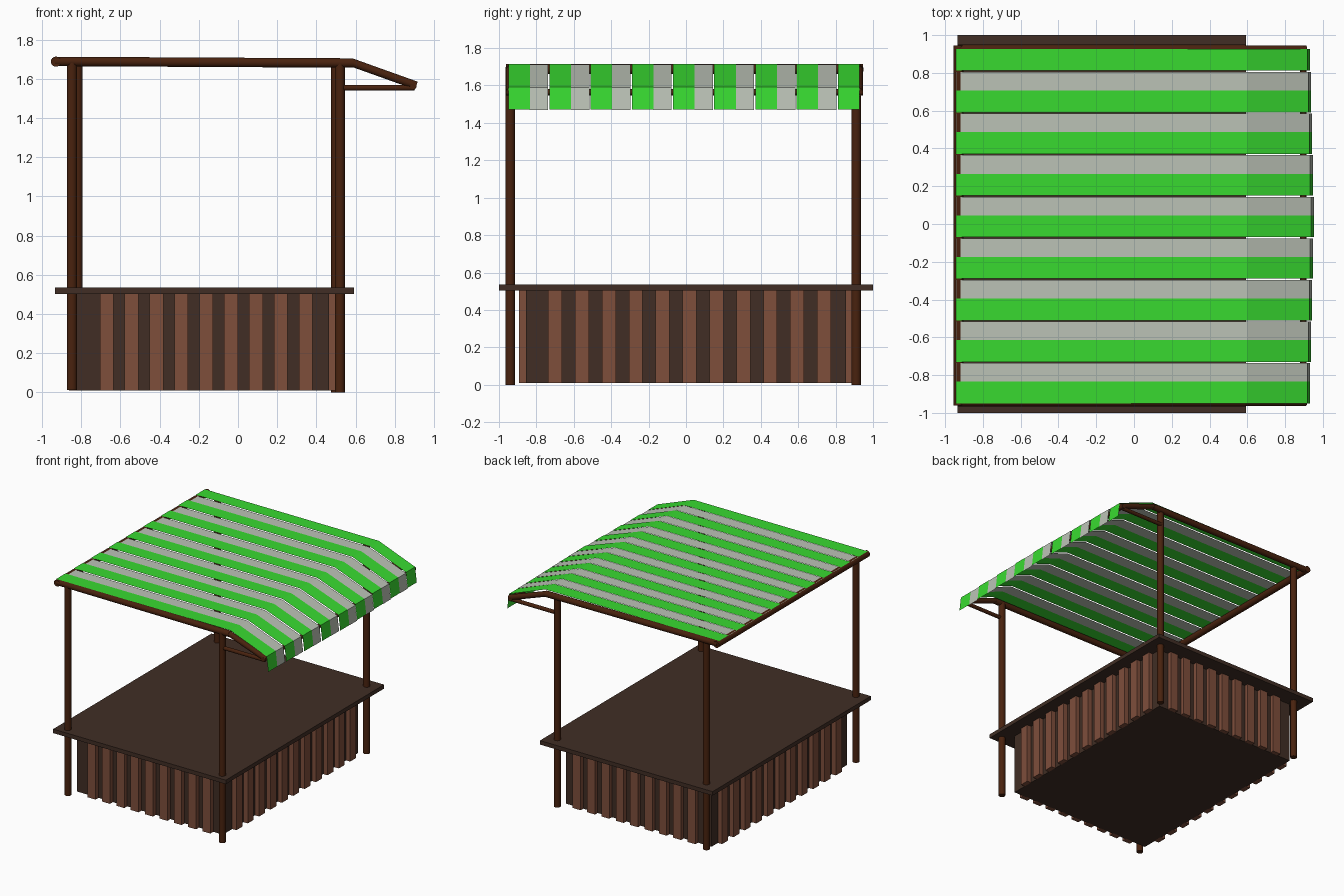
import bpy, bmesh, math
from mathutils import Vector

if "Cube" in bpy.data.objects:
    bpy.data.objects.remove(bpy.data.objects["Cube"])


def mat(name, r, g, b):
    m = bpy.data.materials.new(name)
    m.diffuse_color = (r, g, b, 1)
    m.use_nodes = True
    m.node_tree.nodes["Principled BSDF"].inputs["Base Color"].default_value = m.diffuse_color
    return m


GREEN = mat("awning green", 0.04, 0.70, 0.03)
GREY = mat("awning grey", 0.50, 0.54, 0.47)
DARK = mat("dark wood", 0.052, 0.027, 0.018)
PLANK = mat("plank wood", 0.21, 0.077, 0.044)
POLE = mat("pole wood", 0.066, 0.016, 0.0045)


def finish(name, bm, material, smooth=False):
    me = bpy.data.meshes.new(name)
    bm.to_mesh(me)
    bm.free()
    me.materials.append(material)
    ob = bpy.data.objects.new(name, me)
    bpy.context.collection.objects.link(ob)
    if smooth:
        bpy.context.view_layer.objects.active = ob
        ob.select_set(True)
        bpy.ops.object.shade_smooth_by_angle(angle=math.radians(40))
        ob.select_set(False)
    return ob


def add_box(bm, x0, x1, y0, y1, z0, z1):
    vs = bmesh.ops.create_cube(bm, size=1)["verts"]
    for v in vs:
        v.co = Vector(((x0 + x1) / 2 + v.co.x * (x1 - x0),
                       (y0 + y1) / 2 + v.co.y * (y1 - y0),
                       (z0 + z1) / 2 + v.co.z * (z1 - z0)))


def box(name, material, *dims):
    bm = bmesh.new()
    add_box(bm, *dims)
    return finish(name, bm, material)


def pole(name, a, b, r):
    a, b = Vector(a), Vector(b)
    d = b - a
    bm = bmesh.new()
    vs = bmesh.ops.create_cone(bm, cap_ends=True, segments=16, radius1=r,
                               radius2=r, depth=d.length)["verts"]
    q = d.to_track_quat('Z', 'Y')
    for v in vs:
        v.co = q @ v.co + (a + b) / 2
    return finish(name, bm, POLE, True)


# counter top and solid base
box("counter_top", DARK, -0.935, 0.592, -1, 1, 0.503, 0.535)
box("counter_base", DARK, -0.825, 0.465, -0.855, 0.855, 0.01, 0.504)

# raised planks on the long and short sides
bm = bmesh.new()
for i in range(9):
    x = -0.67 + i * 0.1269
    for y0, y1 in ((-0.892, -0.85), (0.85, 0.888)):
        add_box(bm, x - 0.035, x + 0.035, y0, y1, 0.01, 0.503)
for i in range(11):
    y = -0.70 + i * 0.1438
    for x0, x1 in ((-0.862, -0.82), (0.46, 0.502)):
        add_box(bm, x0, x1, y - 0.037, y + 0.037, 0.01, 0.503)
finish("base_planks", bm, PLANK)

# corner posts
for name, x, y, z in (("front_left_post", -0.847, -0.94, 0.012),
                      ("front_right_post", 0.52, -0.94, 0),
                      ("back_left_post", -0.818, 0.91, 0.012),
                      ("back_right_post", 0.501, 0.91, 0)):
    pole(name, (x, y, z), (x, y, 1.685), 0.0255)

# roof frame
for side, y in (("front", -0.942), ("back", 0.925)):
    pole(side + "_roof_beam", (-0.935, y, 1.689), (0.59, y, 1.681), 0.024)
    pole(side + "_sloping_beam", (0.58, y, 1.684), (0.91, y, 1.566), 0.021)
    pole(side + "_strut", (0.51, y, 1.555), (0.9, y, 1.555), 0.015)
pole("left_roof_beam", (-0.929, -0.962, 1.688), (-0.929, 0.945, 1.688), 0.026)
pole("awning_edge_bar", (0.895, -0.962, 1.564), (0.895, 0.945, 1.564), 0.017)


# awning strips: flat roof, slope, hanging flap
def strip(name, y0, y1, dz, material, bulge):
    tip = 0.918 + 0.02 * bulge
    prof = [(-0.943, 1.714), (0.597, 1.714), (tip, 1.592), (tip + 0.015, 1.472)]
    bm = bmesh.new()
    rows = [(bm.verts.new((x, y0, z + dz)), bm.verts.new((x, y1, z + dz)))
            for x, z in prof]
    for p, q in zip(rows, rows[1:]):
        bm.faces.new((p[0], q[0], q[1], p[1]))
    finish(name, bm, material)


PITCH = 0.2202
for i in range(9):
    y = -0.95 + i * PITCH
    bulge = 1 - abs(i - 4) / 4
    strip(f"green_strip_{i + 1}", y, y + 0.115, 0, GREEN, bulge)
    if i < 8:
        strip(f"grey_strip_{i + 1}", y + 0.114, y + PITCH - 0.007, -0.002, GREY, bulge)
